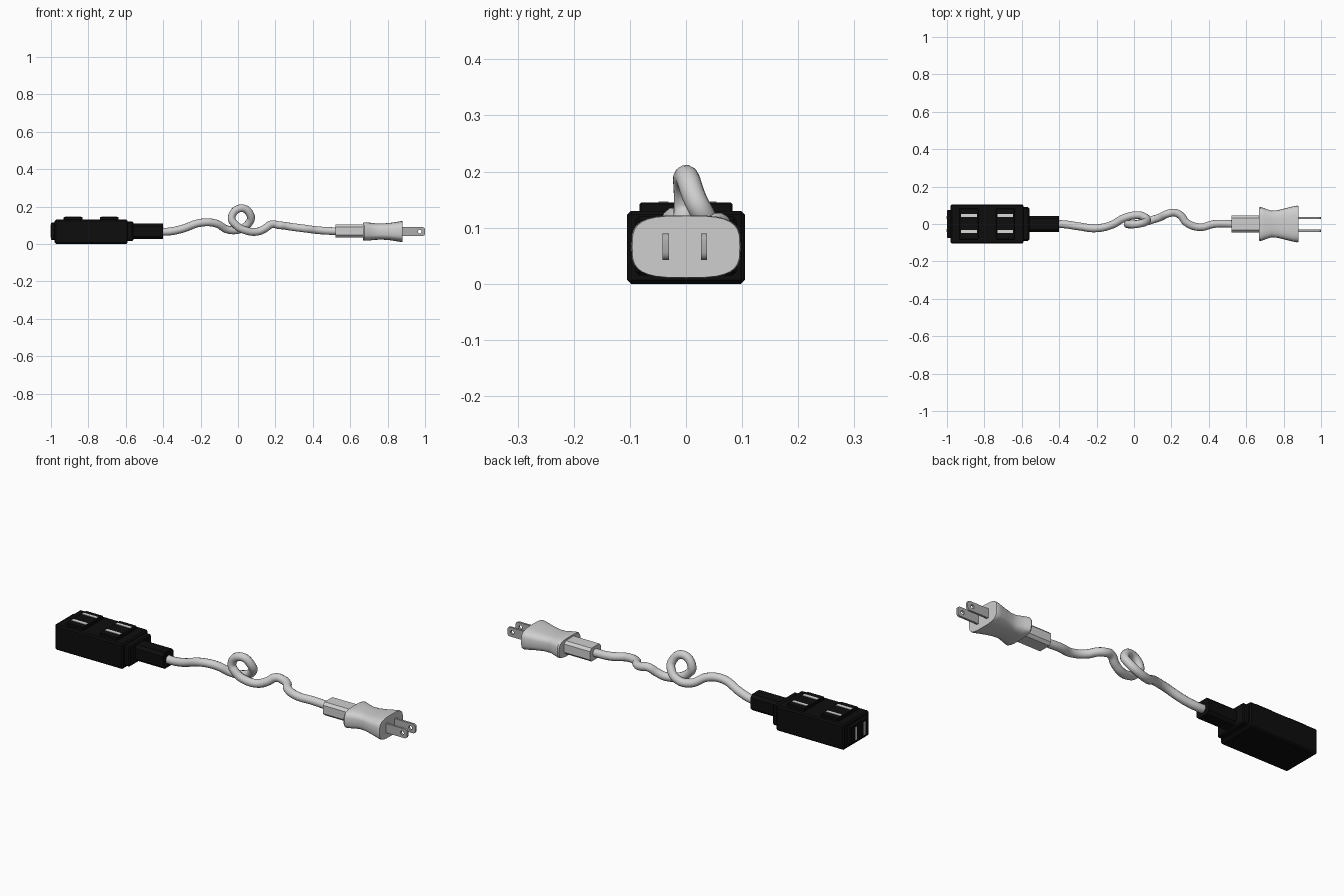
import bpy, bmesh, math
from mathutils import Vector

cube = bpy.data.objects.get("Cube")
if cube:
    bpy.data.objects.remove(cube, do_unlink=True)


def material(name, value):
    m = bpy.data.materials.new(name)
    m.use_nodes = True
    colour = (value, value, value, 1)
    m.diffuse_color = colour
    m.node_tree.nodes["Principled BSDF"].inputs["Base Color"].default_value = colour
    return m


BLACK = material("black plastic", 0.004)
GREY = material("light grey rubber", 0.62)
METAL = material("grey metal", 0.42)
SLOT = material("pale slot", 0.7)


def add_object(name, data, mat):
    ob = bpy.data.objects.new(name, data)
    bpy.context.collection.objects.link(ob)
    data.materials.append(mat)
    return ob


def select(ob):
    bpy.ops.object.select_all(action='DESELECT')
    ob.select_set(True)
    bpy.context.view_layer.objects.active = ob


def smooth(ob, angle=40):
    select(ob)
    bpy.ops.object.shade_smooth_by_angle(angle=math.radians(angle))


def box(name, x, y, z, mat, bevel=0.0, along_x=False):
    """Box from (min, max) ranges; along_x chamfers only the lengthwise edges."""
    bm = bmesh.new()
    bmesh.ops.create_cube(bm, size=1)
    for v in bm.verts:
        v.co = Vector([r[0] + (c + 0.5) * (r[1] - r[0]) for r, c in zip((x, y, z), v.co)])
    if bevel:
        edges = [e for e in bm.edges
                 if not along_x or abs(e.verts[0].co.x - e.verts[1].co.x) > 0.01]
        bmesh.ops.bevel(bm, geom=edges, offset=bevel, segments=1, affect='EDGES')
    me = bpy.data.meshes.new(name)
    bm.to_mesh(me)
    bm.free()
    return add_object(name, me, mat)


# Socket block with end plate, stepped neck and strain relief
box("socket_body", (-0.98, -0.59), (-0.105, 0.105), (0, 0.13), BLACK, 0.007)
box("socket_end_plate", (-1.0, -0.97), (-0.075, 0.075), (0.022, 0.115), BLACK, 0.004)
box("socket_step", (-0.6, -0.56), (-0.09, 0.09), (0.015, 0.12), BLACK, 0.006)
box("socket_strain_relief", (-0.57, -0.4), (-0.043, 0.043), (0.027, 0.11), BLACK, 0.014, True)

# Raised top outlets with pairs of slots
for i, cx in enumerate((-0.882, -0.688)):
    box(f"outlet_pad_{i + 1}", (cx - 0.05, cx + 0.05), (-0.083, 0.083), (0.12, 0.145), BLACK, 0.003)
    for side, cy, half in (("right", -0.04, 0.009), ("left", 0.046, 0.008)):
        box(f"outlet_slot_{side}_{i + 1}", (cx - 0.042, cx + 0.042),
            (cy - half, cy + half), (0.142, 0.147), SLOT)

# Slots on the end plate
for side, cy in (("right", -0.035), ("left", 0.035)):
    box(f"end_slot_{side}", (-1.002, -0.998), (cy - 0.007, cy + 0.007), (0.035, 0.103), SLOT)

# Looped cord
path = [(-0.42, 0, 0.066), (-0.37, -0.002, 0.066), (-0.3, -0.012, 0.08),
        (-0.2, -0.023, 0.113), (-0.12, -0.005, 0.11), (-0.05, 0.033, 0.075),
        (0.02, 0.047, 0.082), (0.06, 0.035, 0.115), (0.069, 0.018, 0.147),
        (0.02, 0.0, 0.191), (-0.034, -0.001, 0.143), (-0.01, -0.002, 0.1),
        (0.04, 0.006, 0.072), (0.1, 0.023, 0.065), (0.14, 0.036, 0.08),
        (0.18, 0.055, 0.105), (0.22, 0.06, 0.1), (0.25, 0.045, 0.097),
        (0.28, 0.008, 0.092), (0.35, -0.017, 0.083), (0.43, 0, 0.073), (0.54, 0, 0.067)]
cd = bpy.data.curves.new("cord", 'CURVE')
cd.dimensions = '3D'
cd.bevel_depth = 0.021
cd.bevel_resolution = 4
cd.resolution_u = 6
cd.use_fill_caps = True
sp = cd.splines.new('BEZIER')
sp.bezier_points.add(len(path) - 1)
for p, co in zip(sp.bezier_points, path):
    p.co = co
    p.handle_left_type = p.handle_right_type = 'AUTO'
cord = add_object("cord", cd, GREY)
select(cord)
bpy.ops.object.convert(target='MESH')
smooth(cord, 60)

# Plug strain relief
box("plug_strain_relief", (0.52, 0.69), (-0.045, 0.045), (0.034, 0.103), GREY, 0.013, True)

# Waisted plug body lofted through rounded cross-sections: x, half width, half height
sections = [(0.668, 0.088, 0.046), (0.675, 0.092, 0.049), (0.7, 0.083, 0.048),
            (0.735, 0.071, 0.044), (0.77, 0.074, 0.043), (0.81, 0.084, 0.046),
            (0.85, 0.094, 0.052), (0.872, 0.098, 0.056), (0.88, 0.096, 0.055)]
SIDES = 32
bm = bmesh.new()
rings = []
for x, w, h in sections:
    ring = []
    for k in range(SIDES):
        a = math.tau * k / SIDES
        c, s = math.cos(a), math.sin(a)
        ring.append(bm.verts.new((x, w * math.copysign(abs(c) ** 0.6, c),
                                  0.066 + h * math.copysign(abs(s) ** 0.6, s))))
    rings.append(ring)
for r0, r1 in zip(rings, rings[1:]):
    for k in range(SIDES):
        n = (k + 1) % SIDES
        bm.faces.new((r0[k], r0[n], r1[n], r1[k]))
bm.faces.new(rings[0])
bm.faces.new(rings[-1])
bmesh.ops.recalc_face_normals(bm, faces=bm.faces)
me = bpy.data.meshes.new("plug_body")
bm.to_mesh(me)
bm.free()
smooth(add_object("plug_body", me, GREY), 40)


# Flat prongs with rounded tips and a hole
def prong(name, y):
    cu = bpy.data.curves.new(name, 'CURVE')
    cu.dimensions = '2D'
    cu.fill_mode = 'BOTH'
    cu.extrude = 0.0055
    half, corner = 0.024, 0.014
    outline = [(0.87, half), (0.87, -half)]
    for sign, start in ((-1, -90), (1, 0)):
        for k in range(5):
            a = math.radians(start + 22.5 * k)
            outline.append((1 - corner + corner * math.cos(a),
                            sign * (half - corner) + corner * math.sin(a)))
    hole = [(0.972 + 0.01 * math.cos(math.tau * k / 16),
             0.01 * math.sin(math.tau * k / 16)) for k in range(16)]
    for pts in (outline, hole):
        s = cu.splines.new('POLY')
        s.points.add(len(pts) - 1)
        for p, (u, v) in zip(s.points, pts):
            p.co = (u, v, 0, 1)
        s.use_cyclic_u = True
    ob = add_object(name, cu, METAL)
    ob.location = (0, y, 0.066)
    ob.rotation_euler = (math.pi / 2, 0, 0)
    select(ob)
    bpy.ops.object.convert(target='MESH')
    smooth(bpy.context.view_layer.objects.active, 30)


prong("prong_right", -0.036)
prong("prong_left", 0.032)
